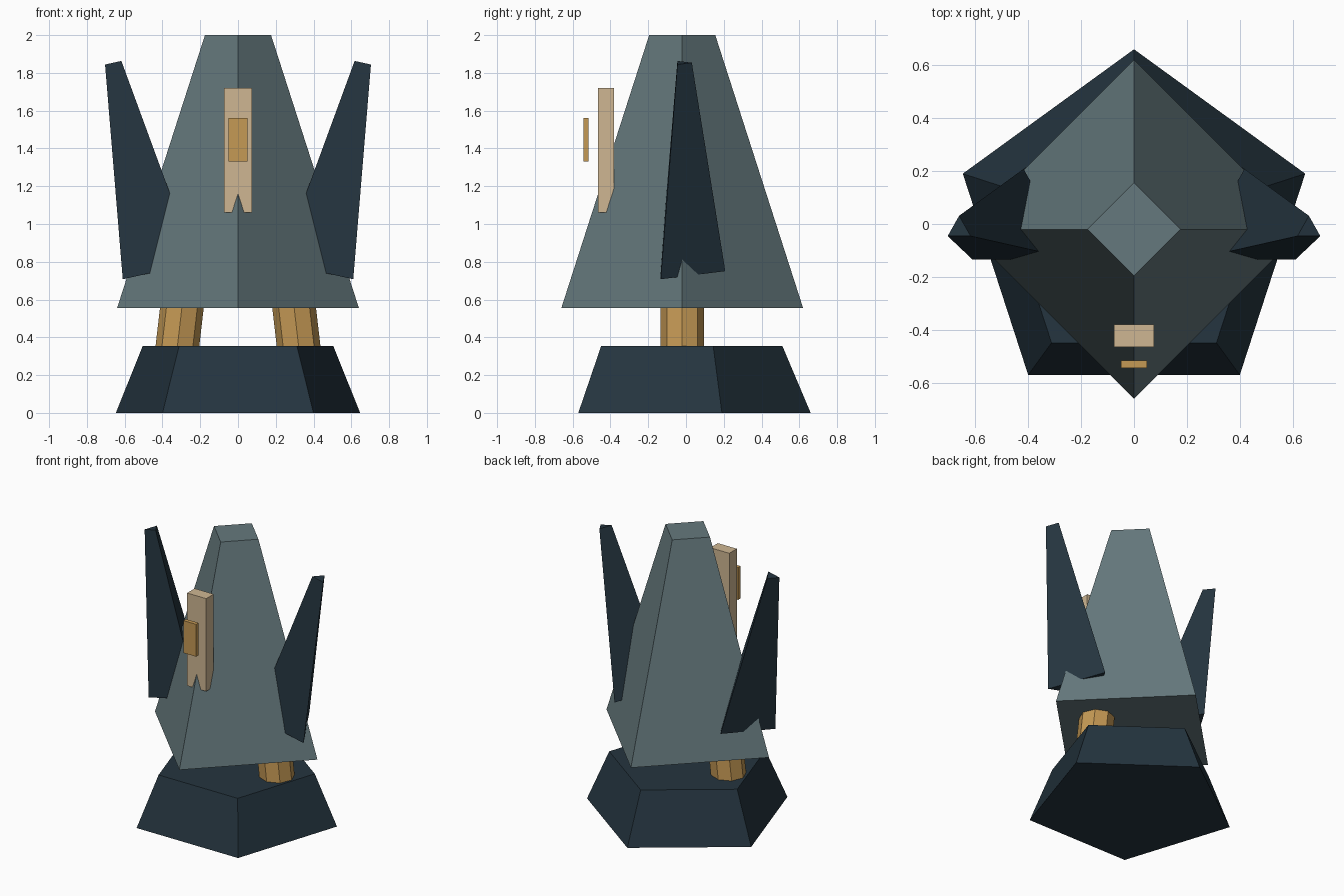
import bpy

if "Cube" in bpy.data.objects:
    bpy.data.objects.remove(bpy.data.objects["Cube"])

CY = -0.02  # common axis of the round parts


def material(name, rgb):
    m = bpy.data.materials.new(name)
    m.diffuse_color = (*rgb, 1)
    m.use_nodes = True
    m.node_tree.nodes["Principled BSDF"].inputs["Base Color"].default_value = m.diffuse_color
    return m


dark = material("dark_slate", (0.018, 0.035, 0.05))
slate = material("grey_slate", (0.13, 0.19, 0.205))
tan = material("tan", (0.62, 0.47, 0.29))
gold = material("gold", (0.56, 0.32, 0.09))


def finish(name, mat):
    o = bpy.context.object
    o.name = name
    o.data.materials.append(mat)
    return o


def frustum(name, sides, r1, r2, depth, loc, mat, tilt=0):
    bpy.ops.mesh.primitive_cone_add(vertices=sides, radius1=r1, radius2=r2, depth=depth,
                                    location=loc, rotation=(0, tilt, 0))
    return finish(name, mat)


def box(name, lo, hi, mat):
    bpy.ops.mesh.primitive_cube_add(size=1, location=[(a + b) / 2 for a, b in zip(lo, hi)])
    o = finish(name, mat)
    o.scale = [b - a for a, b in zip(lo, hi)]
    return o


# pentagonal base and four-sided robe body
frustum("base", 5, 0.68, 0.53, 0.355, (0, CY, 0.1775), dark)
frustum("body", 4, 0.64, 0.175, 1.445, (0, CY, 1.2775), slate)

# leaning octagonal legs and three-sided side spikes, mirrored
for side, label in ((-1, "left"), (1, "right")):
    frustum(label + "_leg", 8, 0.115, 0.115, 0.36, (side * 0.309, CY, 0.455), gold, -0.115 * side)
    frustum(label + "_side_spike", 3, 0.228, 0.051, 1.13, (side * 0.539, CY, 1.302), dark, 0.217 * side)

# front plate and the small floating badge before it
box("front_plate", (-0.075, -0.465, 1.06), (0.075, -0.38, 1.72), tan)
box("front_badge", (-0.05, -0.543, 1.33), (0.05, -0.515, 1.56), gold)
